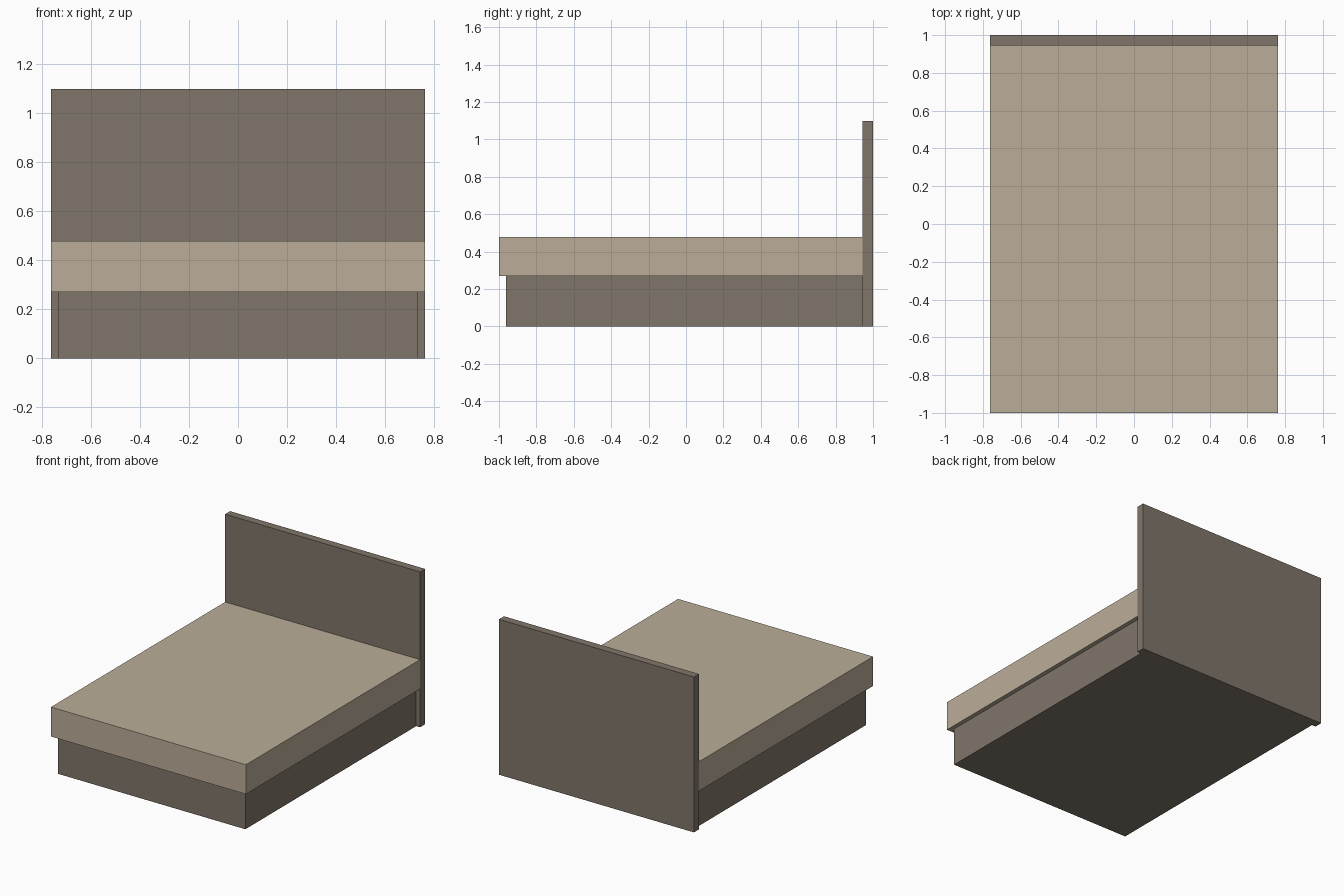
import bpy

cube = bpy.data.objects.get("Cube")
if cube:
    bpy.data.objects.remove(cube, do_unlink=True)


def make_material(name, rgb):
    mat = bpy.data.materials.new(name)
    mat.use_nodes = True
    mat.diffuse_color = (*rgb, 1)
    bsdf = next(n for n in mat.node_tree.nodes if n.type == 'BSDF_PRINCIPLED')
    bsdf.inputs["Base Color"].default_value = (*rgb, 1)
    return mat


def box(name, mat, half_width, y0, y1, z0, z1):
    """Box centred on x = 0, spanning y0..y1 and z0..z1."""
    bpy.ops.mesh.primitive_cube_add(size=1, location=(0, (y0 + y1) / 2, (z0 + z1) / 2))
    obj = bpy.context.object
    obj.name = obj.data.name = name
    obj.scale = (2 * half_width, y1 - y0, z1 - z0)
    bpy.ops.object.transform_apply(location=False, rotation=False, scale=True)
    obj.data.materials.append(mat)
    return obj


wood = make_material("taupe wood", (0.216, 0.181, 0.144))
fabric = make_material("beige fabric", (0.497, 0.423, 0.314))

HEAD_FRONT = 0.944   # front face of the headboard
BASE_TOP = 0.27      # mattress rests here

# Headboard panel standing on the floor
box("headboard", wood, 0.762, HEAD_FRONT, 1.0, 0.0, 1.098)
# Bed base, set in from the mattress edges
box("bed_base", wood, 0.732, -0.963, HEAD_FRONT, 0.0, BASE_TOP)
# Mattress, as wide as the headboard
box("mattress", fabric, 0.762, -1.0, HEAD_FRONT, BASE_TOP, 0.478)
